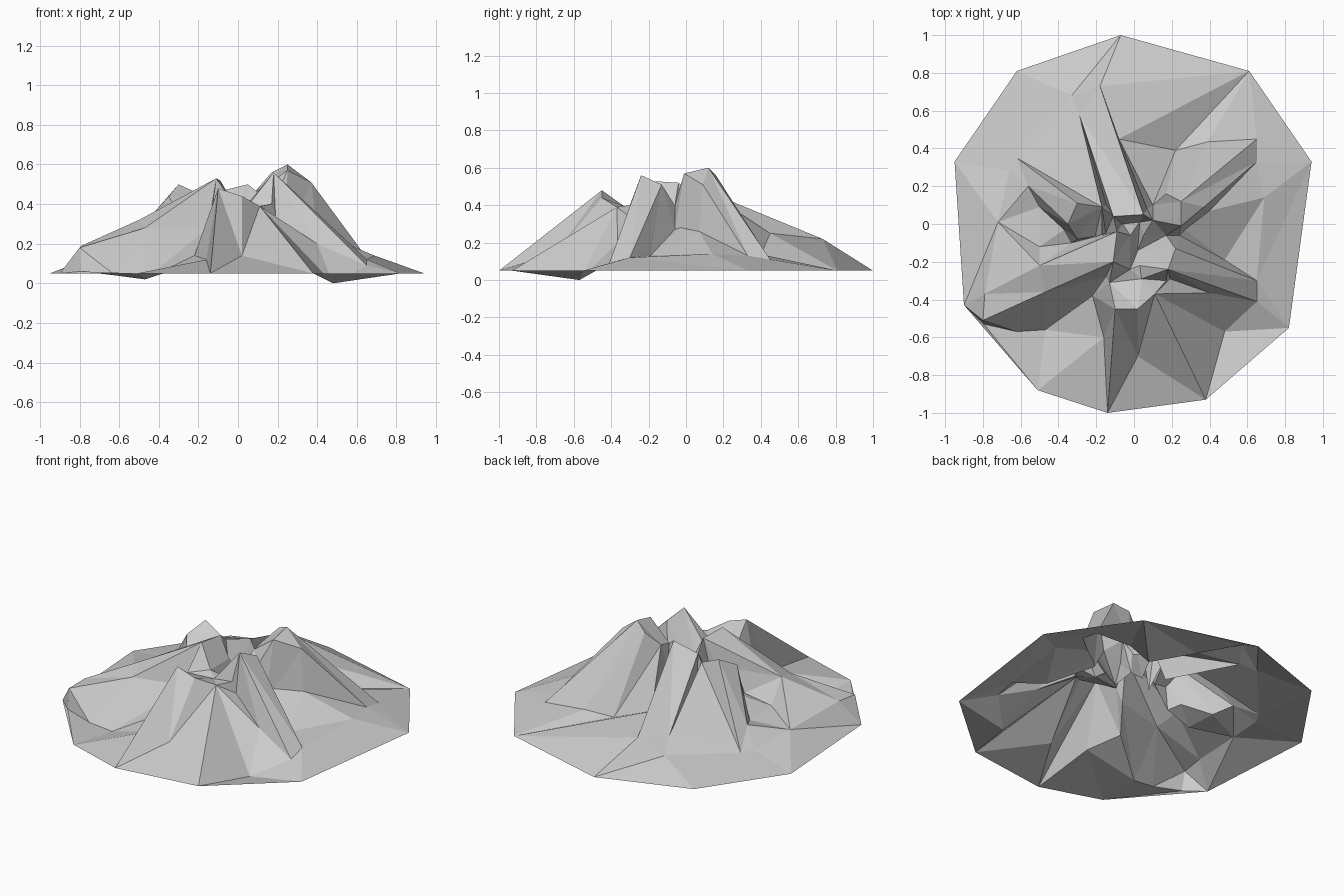
import bpy
from mathutils import Vector
from mathutils.geometry import delaunay_2d_cdt

points, creases = [], []


def crease(*path, closed=False):
    """Add a fold line; shared points are reused."""
    ids = []
    for p in path:
        if p not in points:
            points.append(p)
        ids.append(points.index(p))
    creases.extend(zip(ids, ids[1:]))
    if closed:
        creases.append((ids[-1], ids[0]))


# Outer rim, ten sides, all at one height
rim = [(-.07, 1), (.61, .81), (.94, .33), (.82, -.55), (.38, -.93),
       (-.14, -1), (-.51, -.88), (-.90, -.43), (-.95, .33), (-.62, .81)]
crease(*[(x, y, .05) for x, y in rim], closed=True)

# Back ridge: narrow strip with a valley on each side
crease((-.11, .04, .46), (-.29, .58, .20), (-.18, .73, .22), (.05, .05, .50), closed=True)
crease((-.29, .58, .20), (-.33, .68, .13))
crease((-.29, .58, .20), (-.145, .10, .26))
crease((.07, .08, .35), (-.08, .45, .25), (.61, .81, .05))
crease((-.18, .73, .22), (-.08, .45, .25))

# Back right ridge, the highest peak
crease((.10, .10, .48), (.17, .16, .56), (.25, .12, .60), (.37, .09, .51),
       (.65, .33, .13), (.65, .45, .11), (.25, .12, .60))
crease((.17, .16, .56), (.39, .435, .13), (.65, .45, .11))
crease((.10, .10, .48), (.22, .39, .11), (.39, .435, .13))
crease((.22, .39, .11), (-.08, .45, .25))
crease((.10, .10, .48), (.10, .02, .46), (.25, -.01, .57), (.25, .12, .60))
crease((.10, .10, .48), (.25, -.01, .57), (.37, .09, .51))
crease((.27, -.03, .28), (.40, .07, .26), (.69, .14, .14))

# Front right ridge
crease((.05, -.06, .36), (.17, -.06, .40), (.22, -.13, .51), (.65, -.30, .12),
       (.65, -.41, .09), (.18, -.24, .56), (.22, -.13, .51))
crease((.03, -.22, .38), (.18, -.24, .56))
crease((.24, -.06, .27), (.48, -.19, .13), (.65, -.30, .12))
crease((.19, -.29, .33), (.40, -.365, .20), (.65, -.41, .09))

# Front ridge with its flared apron
crease((-.14, -1, .05), (-.10, -.45, .48), (.02, -.45, .44), (.02, -.70, .14))
crease((.11, -.37, .39), (.02, -.70, .14), (-.14, -1, .05))
crease((-.13, -.31, .38), (-.10, -.45, .48))
crease((.02, -.45, .44), (.11, -.37, .39), (.38, -.93, .05))
crease((.11, -.37, .39), (.48, -.57, 0), (.38, -.93, .05))
crease((-.13, -.31, .38), (.04, -.29, .38), (.17, -.30, .40), (.11, -.37, .39))
crease((-.22, -.38, .14), (-.16, -.60, .12))

# Front left ridge: broad top and a steep front side
crease((-.09, -.04, .52), (-.50, -.22, .32), (-.79, -.37, .19), (-.80, -.51, .18),
       (-.47, -.36, .28), (-.11, -.20, .53), closed=True)
crease((-.795, -.53, .06), (-.62, -.57, .04), (-.47, -.56, .02), (-.15, -.28, .28))
crease((-.80, -.51, .18), (-.62, -.57, .04))
crease((-.15, -.05, .26), (-.33, -.10, .22), (-.50, -.12, .18))
crease((-.02, -.06, .40), (-.02, -.24, .40))

# Left ridge with two spurs
crease((-.17, .09, .44), (-.30, .11, .50), (-.35, 0, .44), (-.30, -.08, .35),
       (-.17, -.06, .36), closed=True)
crease((-.30, .11, .50), (-.56, .20, .20), (-.72, .01, .14))
crease((-.35, 0, .44), (-.56, .20, .20))
crease((-.72, .01, .14), (-.50, .09, .17), (-.37, -.03, .24))
crease((-.17, .09, .44), (-.62, .35, .10))
crease((-.56, .20, .20), (-.66, .28, .10))

# Crater floor
crease((-.06, .00, .28), (.03, .01, .28), (.02, -.14, .27))

# One folded shell through all fold lines
verts, _, faces, origins, _, _ = delaunay_2d_cdt(
    [Vector(p[:2]) for p in points], creases, [], 0, 1e-5)


def height(v, source):
    """Height of a point; where folds cross, blend the nearest ones."""
    if source:
        return points[source[0]][2]
    near = sorted(points, key=lambda p: (Vector(p[:2]) - v).length)[:3]
    w = [1 / ((Vector(p[:2]) - v).length + 1e-4) for p in near]
    return sum(a * p[2] for a, p in zip(w, near)) / sum(w)


mesh = bpy.data.meshes.new("mountain_shell")
mesh.from_pydata([(v.x, v.y, height(v, o)) for v, o in zip(verts, origins)], [],
                 [list(f) for f in faces])
mesh.update()
mountain = bpy.data.objects.new("mountain_shell", mesh)
bpy.context.collection.objects.link(mountain)
